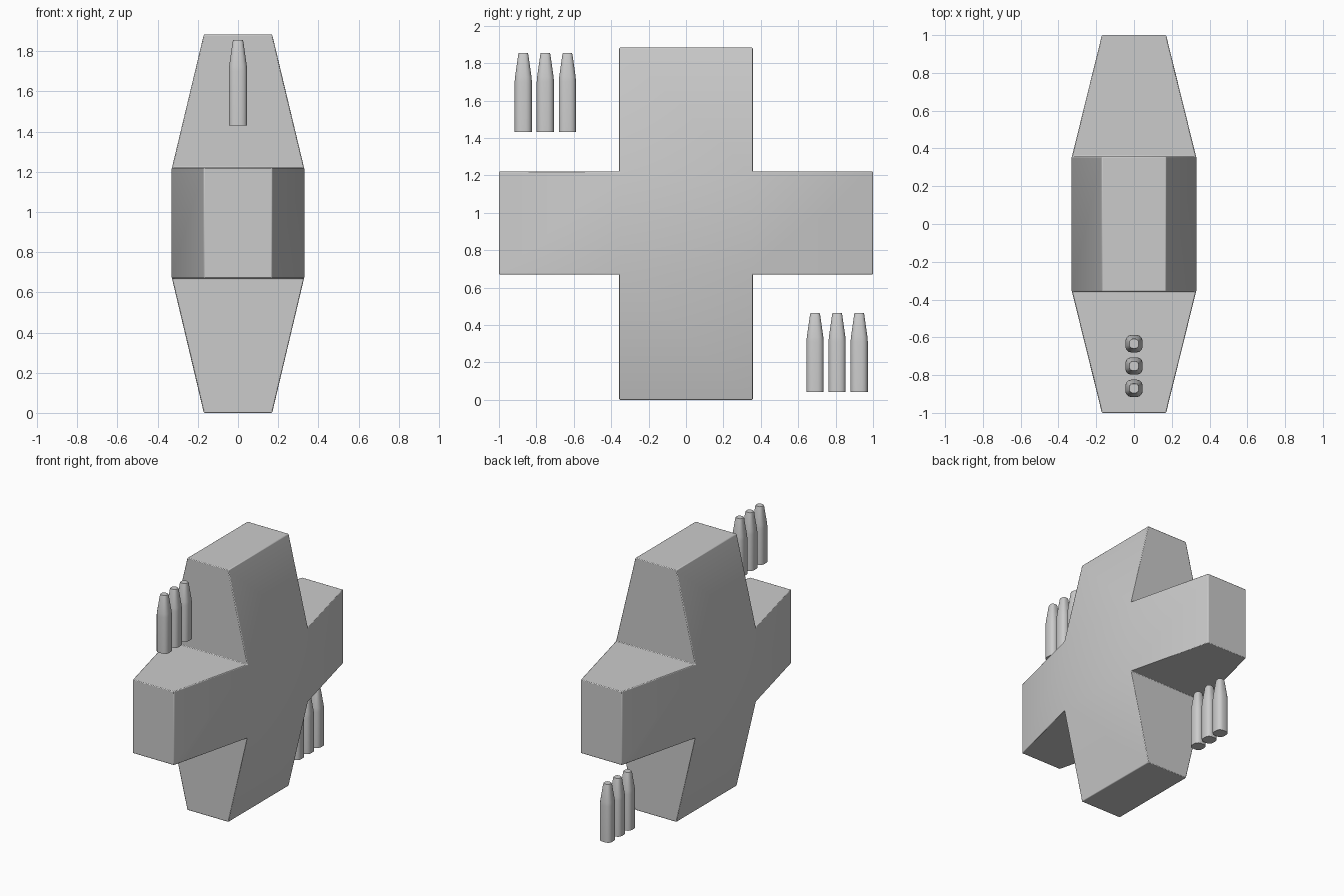
import bpy, bmesh, math

if "Cube" in bpy.data.objects:
    bpy.data.objects.remove(bpy.data.objects["Cube"])

def finish(bm, name, angle):
    bmesh.ops.recalc_face_normals(bm, faces=bm.faces)
    me = bpy.data.meshes.new(name)
    bm.to_mesh(me)
    bm.free()
    ob = bpy.data.objects.new(name, me)
    bpy.context.collection.objects.link(ob)
    bpy.ops.object.select_all(action='DESELECT')
    ob.select_set(True)
    bpy.context.view_layer.objects.active = ob
    bpy.ops.object.shade_smooth_by_angle(angle=math.radians(angle))
    return ob

# Cross body: thick centre block, four arms extruded outward with thinner ends
Z0, CY, CZ, THICK, THIN = 0.945, 0.357, 0.275, 0.33, 0.17
bm = bmesh.new()
bmesh.ops.create_cube(bm, size=2)
for v in bm.verts:
    v.co = (v.co.x * THICK, v.co.y * CY, v.co.z * CZ + Z0)
bm.normal_update()
for face in [f for f in bm.faces if abs(f.normal.x) < 0.5]:
    n = face.normal.copy()
    ext = bmesh.ops.extrude_discrete_faces(bm, faces=[face])['faces'][0]
    for v in ext.verts:
        v.co.x *= THIN / THICK
        if abs(n.y) > 0.5:
            v.co.y = math.copysign(1.0, n.y)
        else:
            v.co.z = Z0 + math.copysign(0.938, n.z)
            v.co.z = max(v.co.z, 0.0)
        # bottom arm rests on the ground
        if n.z < -0.5:
            v.co.z = 0.0
bmesh.ops.remove_doubles(bm, verts=bm.verts, dist=1e-5)
cross = finish(bm, "cross_body", 30)
bev = cross.modifiers.new("edge_bevel", 'BEVEL')
bev.width = 0.005
bev.segments = 2
bev.limit_method = 'ANGLE'
bev.angle_limit = math.radians(30)

# Pegs: rounded-square section, straight shaft, tapered tip
def rounded_square(half, radius, z, steps=3):
    pts = []
    for q in range(4):
        a0 = q * math.pi / 2
        cx = (half - radius) * (1 if q in (0, 3) else -1)
        cy = (half - radius) * (1 if q in (0, 1) else -1)
        for i in range(steps + 1):
            a = a0 + i * math.pi / 2 / steps
            pts.append((cx + radius * math.cos(a), cy + radius * math.sin(a), z))
    return pts

def peg(name, y, z):
    bm = bmesh.new()
    profile = [(0.046, 0.0), (0.046, 0.27), (0.044, 0.295), (0.027, 0.415), (0.024, 0.424)]
    rings = [[bm.verts.new(p) for p in rounded_square(h, h * 0.68, dz)] for h, dz in profile]
    n = len(rings[0])
    for a, b in zip(rings, rings[1:]):
        for i in range(n):
            j = (i + 1) % n
            bm.faces.new((a[i], a[j], b[j], b[i]))
    bm.faces.new(rings[0])
    bm.faces.new(rings[-1])
    finish(bm, name, 40).location = (0, y, z)

for i in range(3):
    peg(f"upper_peg_{i + 1}", -0.87 + i * 0.118, 1.431)
    peg(f"lower_peg_{i + 1}", 0.69 + i * 0.118, 0.041)
